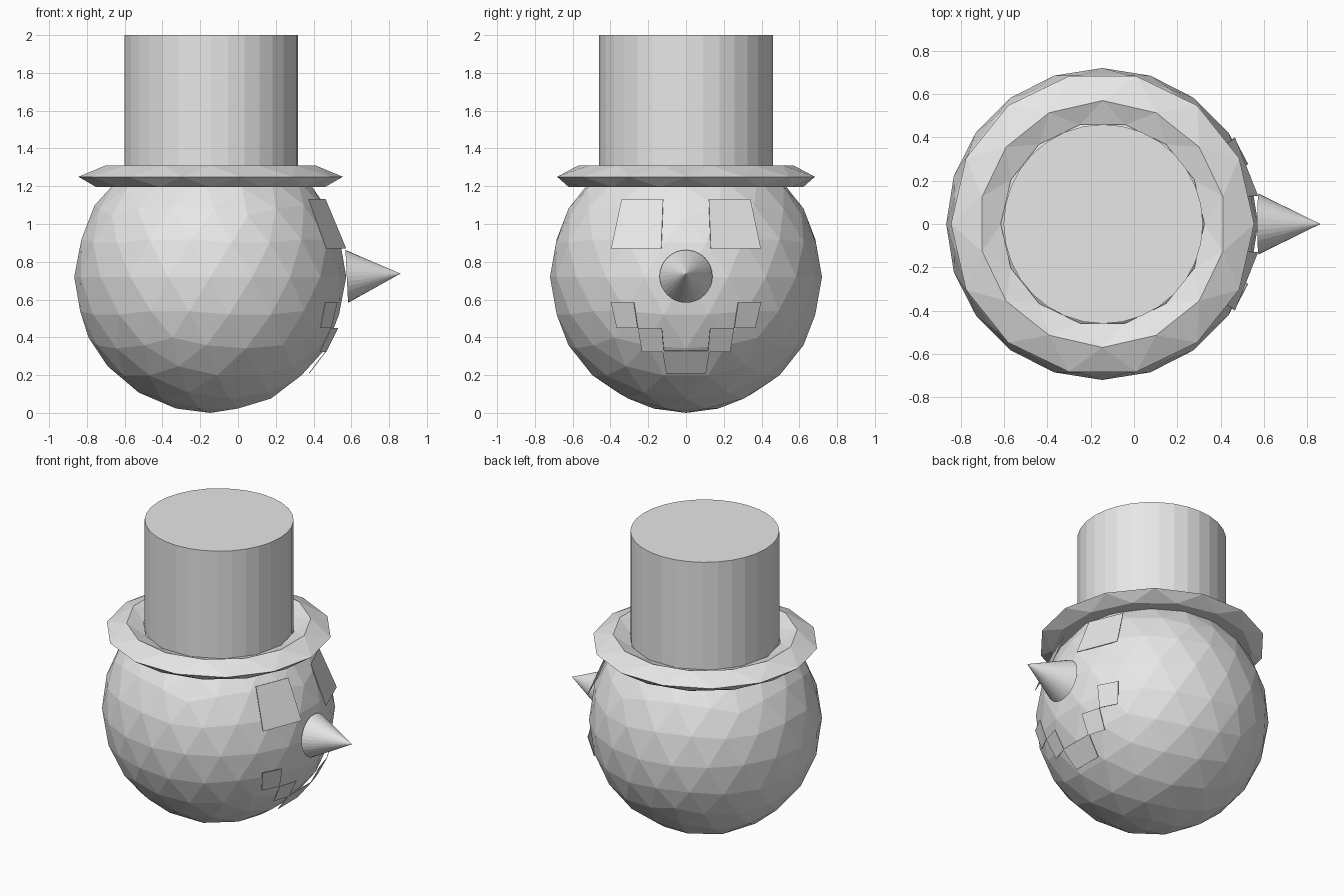
import bpy, bmesh
from math import cos, sin, pi
from mathutils import Vector, Matrix

cube = bpy.data.objects.get("Cube")
if cube:
    bpy.data.objects.remove(cube, do_unlink=True)

grey = bpy.data.materials.new("plain grey")
grey.use_nodes = True
grey.diffuse_color = (0.8, 0.8, 0.8, 1)
grey.node_tree.nodes["Principled BSDF"].inputs["Base Color"].default_value = (0.8, 0.8, 0.8, 1)

CENTRE = Vector((-0.147, 0, 0.72))


def add_object(name, bm):
    bmesh.ops.recalc_face_normals(bm, faces=bm.faces)
    mesh = bpy.data.meshes.new(name)
    bm.to_mesh(mesh)
    bm.free()
    mesh.materials.append(grey)
    obj = bpy.data.objects.new(name, mesh)
    bpy.context.collection.objects.link(obj)
    return obj


# Head: faceted ball
bm = bmesh.new()
bmesh.ops.create_icosphere(bm, subdivisions=3, radius=0.72, matrix=Matrix.Translation(CENTRE))
add_object("head", bm)

# Hat crown: plain cylinder
bm = bmesh.new()
bmesh.ops.create_cone(bm, cap_ends=True, segments=32, radius1=0.46, radius2=0.46, depth=0.74,
                      matrix=Matrix.Translation((-0.142, 0, 1.63)))
add_object("hat_crown", bm)

# Hat brim: low-poly ring, each loop turned half a step from the last
bm = bmesh.new()
SIDES = 14
profile = [(0.47, 1.27), (0.57, 1.31), (0.70, 1.25), (0.62, 1.195), (0.47, 1.2)]
rings = []
for k, (r, z) in enumerate(profile):
    turn = 0.5 * (k % 2)
    rings.append([bm.verts.new((-0.145 + r * cos(2 * pi * (i + turn) / SIDES),
                                r * sin(2 * pi * (i + turn) / SIDES), z)) for i in range(SIDES)])
for k in range(len(rings) - 1):
    a, b = rings[k], rings[k + 1]
    if k % 2:
        a, b = b, a
    for i in range(SIDES):
        j = (i + 1) % SIDES
        bm.faces.new((a[i], a[j], b[i]))
        bm.faces.new((b[i], a[j], b[j]))
add_object("hat_brim", bm)

# Nose: cone pointing to +x, tipped slightly up
bm = bmesh.new()
tilt = Matrix.Rotation(pi / 2 - 0.05, 4, 'Y')
bmesh.ops.create_cone(bm, cap_ends=True, segments=32, radius1=0.14, radius2=0, depth=0.285,
                      matrix=Matrix.Translation((0.718, 0, 0.73)) @ tilt)
add_object("nose", bm)


# Face plates: flat quads resting on the ball
def plate(name, corners, reach=0.737):
    bm = bmesh.new()
    verts = []
    for y, z in corners:
        x = CENTRE.x + (reach ** 2 - y ** 2 - (z - CENTRE.z) ** 2) ** 0.5
        verts.append(bm.verts.new((x, y, z)))
    bm.faces.new(verts)
    obj = add_object(name, bm)
    if obj.data.polygons[0].normal.x < 0:
        obj.data.flip_normals()
    solid = obj.modifiers.new("thickness", 'SOLIDIFY')
    solid.thickness = 0.004
    solid.offset = 1


for side, s in (("left", 1), ("right", -1)):
    plate(side + "_eye", [(s * y, z) for y, z in
                          ((0.12, 1.13), (0.34, 1.13), (0.395, 0.87), (0.13, 0.87))], 0.743)
    plate(side + "_mouth_corner", [(s * y, z) for y, z in
                                   ((0.275, 0.588), (0.397, 0.588), (0.365, 0.45), (0.254, 0.45))])
    plate(side + "_mouth_step", [(s * y, z) for y, z in
                                 ((0.127, 0.45), (0.254, 0.45), (0.233, 0.325), (0.116, 0.325))])
plate("mouth_middle", [(-0.125, 0.33), (0.125, 0.33), (0.105, 0.21), (-0.105, 0.21)])
